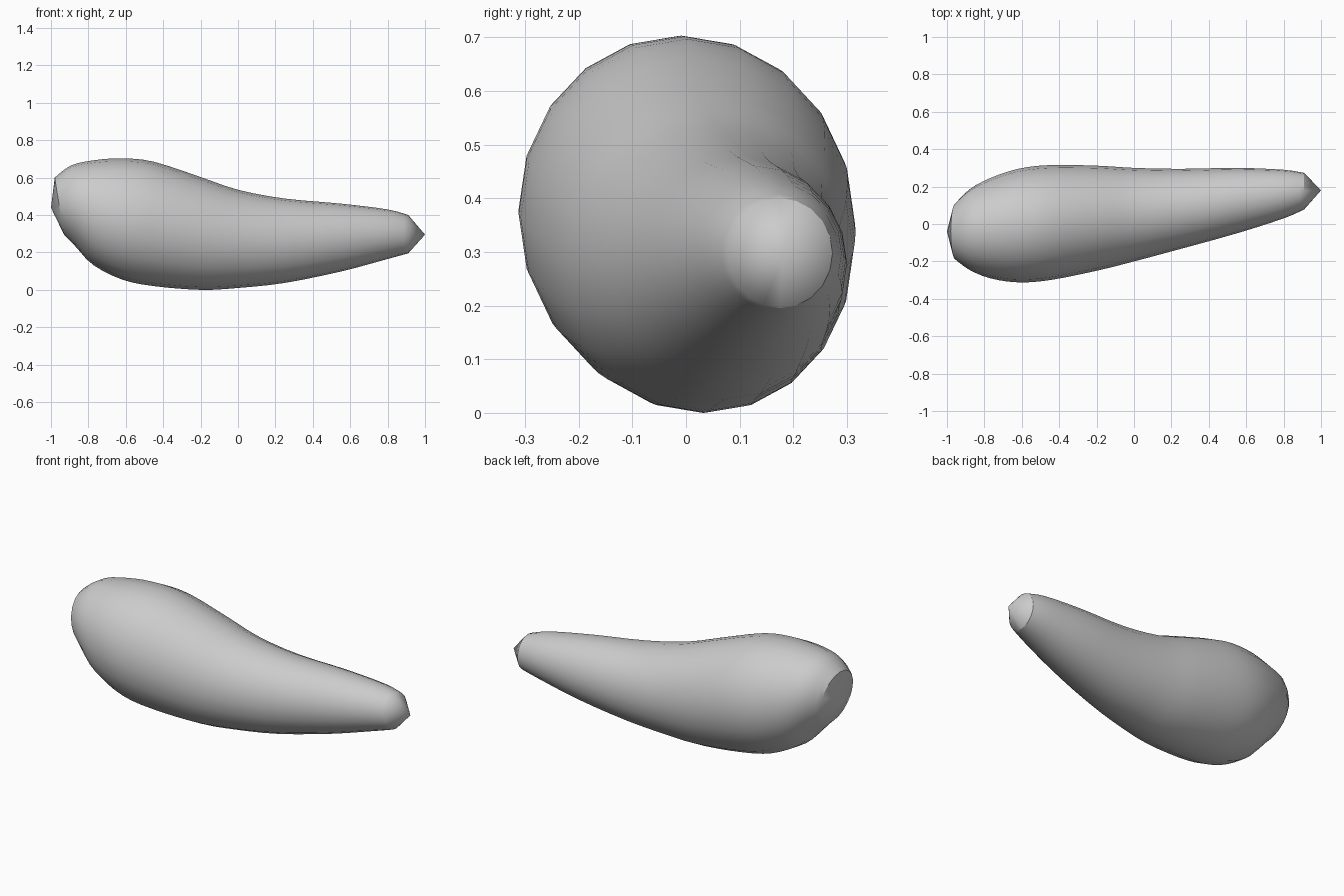
import bpy, bmesh
from math import cos, sin, pi, radians

cube = bpy.data.objects.get("Cube")
if cube:
    bpy.data.objects.remove(cube, do_unlink=True)

SIDES = 20
STEPS = 3

# Stations along the body: x, right edge y, left edge y, bottom z, top z
STATIONS = [
    (-.955, -.19, .11, .295, .6),
    (-.88, -.245, .185, .23, .665),
    (-.77, -.29, .245, .13, .693),
    (-.62, -.312, .295, .055, .703),
    (-.45, -.3, .315, .02, .685),
    (-.2, -.25, .312, 0, .603),
    (0, -.2, .3, .01, .535),
    (.25, -.133, .295, .037, .488),
    (.55, -.05, .3, .098, .461),
    (.8, .03, .29, .165, .43),
    (.91, .078, .273, .195, .4),
]


def blend(a, b, c, d, t):
    """Smooth curve from b to c with neighbours a and d."""
    return b + t * (c - a + t * (2 * a - 5 * b + 4 * c - d
                                 + t * (3 * (b - c) + d - a))) / 2


def smooth_stations(rows):
    padded = [rows[0]] + rows + [rows[-1]]
    result = []
    for i in range(len(rows) - 1):
        for s in range(STEPS):
            group = zip(*padded[i:i + 4])
            result.append([blend(*values, s / STEPS) for values in group])
    return result + [rows[-1]]


def ring(bm, x, y_min, y_max, z_min, z_max):
    """Oval section; the blunt end leans outwards at its top."""
    lean = max(0, -x - .8) * .16
    verts = []
    for k in range(SIDES):
        a = 2 * pi * k / SIDES
        y = (y_min + y_max) / 2 + (y_max - y_min) / 2 * cos(a)
        z = (z_min + z_max) / 2 + (z_max - z_min) / 2 * sin(a)
        verts.append(bm.verts.new((x - lean * sin(a), y, z)))
    return verts


def bridge(bm, first, second):
    for k in range(SIDES):
        n = (k + 1) % SIDES
        bm.faces.new((first[k], first[n], second[n], second[k]))


def fan(bm, rim, apex):
    point = bm.verts.new(apex)
    for k in range(SIDES):
        bm.faces.new((rim[k], rim[(k + 1) % SIDES], point))


# Body with a shallow blunt end and a pointed tip
bm = bmesh.new()
rings = [ring(bm, *row) for row in smooth_stations(STATIONS)]
for first, second in zip(rings, rings[1:]):
    bridge(bm, first, second)
fan(bm, rings[0], (-1, -.04, .44))
fan(bm, rings[-1], (1, .18, .295))
bmesh.ops.recalc_face_normals(bm, faces=bm.faces)
mesh = bpy.data.meshes.new("tapered_body")
bm.to_mesh(mesh)
bm.free()
body = bpy.data.objects.new("tapered_body", mesh)
bpy.context.collection.objects.link(body)

# Plain light grey
grey = bpy.data.materials.new("light_grey")
grey.use_nodes = True
colour = (.6, .6, .6, 1)
grey.diffuse_color = colour
grey.node_tree.nodes["Principled BSDF"].inputs["Base Color"].default_value = colour
mesh.materials.append(grey)

# Smooth sides, crisp rims at both ends
bpy.ops.object.select_all(action="DESELECT")
body.select_set(True)
bpy.context.view_layer.objects.active = body
bpy.ops.object.shade_smooth_by_angle(angle=radians(30))
